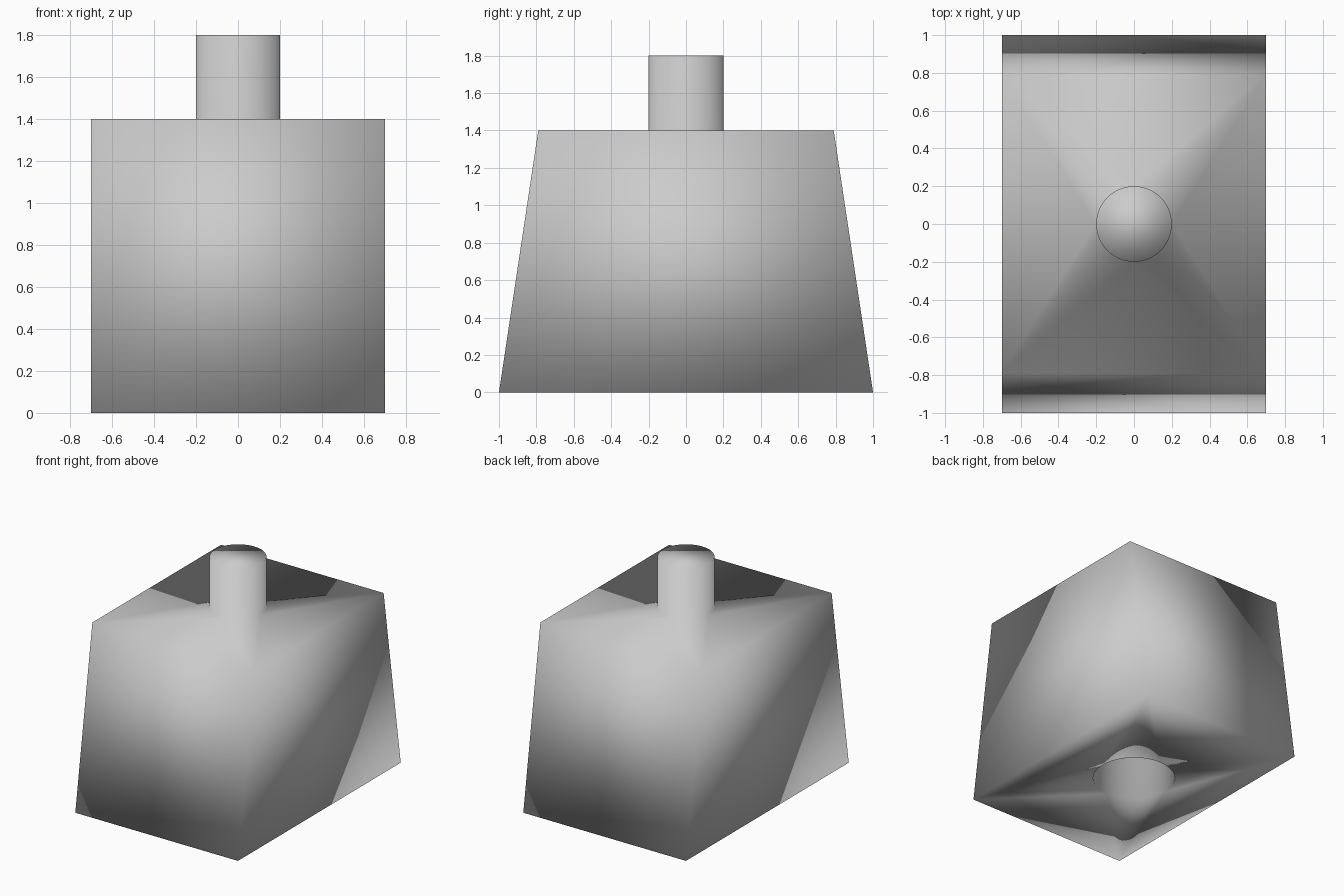
import bpy
import bmesh

if "Cube" in bpy.data.objects:
    bpy.data.objects.remove(bpy.data.objects["Cube"])

HALF_X = 0.70        # half width, constant
BASE_Y, TOP_Y = 1.00, 0.79   # half depth at base and top
BODY_H = 1.40
PEG_R, PEG_H = 0.20, 0.40
SOCKET_R, SOCKET_DEPTH = 0.30, 0.40
SEGMENTS = 64


def cylinder(name, radius, z0, z1):
    bpy.ops.mesh.primitive_cylinder_add(
        vertices=SEGMENTS, radius=radius, depth=z1 - z0,
        location=(0, 0, (z0 + z1) / 2))
    ob = bpy.context.object
    ob.name = name
    return ob


def combine(target, tool, operation):
    mod = target.modifiers.new(tool.name, 'BOOLEAN')
    mod.operation = operation
    mod.solver = 'EXACT'
    mod.object = tool
    bpy.ops.object.select_all(action='DESELECT')
    target.select_set(True)
    bpy.context.view_layer.objects.active = target
    bpy.ops.object.modifier_apply(modifier=mod.name)
    bpy.data.objects.remove(tool, do_unlink=True)


# Block: trapezoid side profile extruded across x
bm = bmesh.new()
profile = [(-BASE_Y, 0), (BASE_Y, 0), (TOP_Y, BODY_H), (-TOP_Y, BODY_H)]
face = bm.faces.new([bm.verts.new((-HALF_X, y, z)) for y, z in profile])
ext = bmesh.ops.extrude_face_region(bm, geom=[face], use_keep_orig=True)
moved = [v for v in ext['geom'] if isinstance(v, bmesh.types.BMVert)]
bmesh.ops.translate(bm, verts=moved, vec=(2 * HALF_X, 0, 0))
bmesh.ops.recalc_face_normals(bm, faces=bm.faces)
mesh = bpy.data.meshes.new("stacking_block")
bm.to_mesh(mesh)
bm.free()
block = bpy.data.objects.new("stacking_block", mesh)
bpy.context.collection.objects.link(block)

# Round peg on top, rooted in the block
combine(block, cylinder("peg", PEG_R, BODY_H - 0.2, BODY_H + PEG_H), 'UNION')

# Round socket in the underside
combine(block, cylinder("socket", SOCKET_R, -0.2, SOCKET_DEPTH), 'DIFFERENCE')

# The whole block is one continuous smooth surface, with no sharp edges
bm = bmesh.new()
bm.from_mesh(block.data)
bmesh.ops.triangulate(bm, faces=bm.faces, ngon_method='BEAUTY')
bm.to_mesh(block.data)
bm.free()
bpy.ops.object.shade_smooth()
